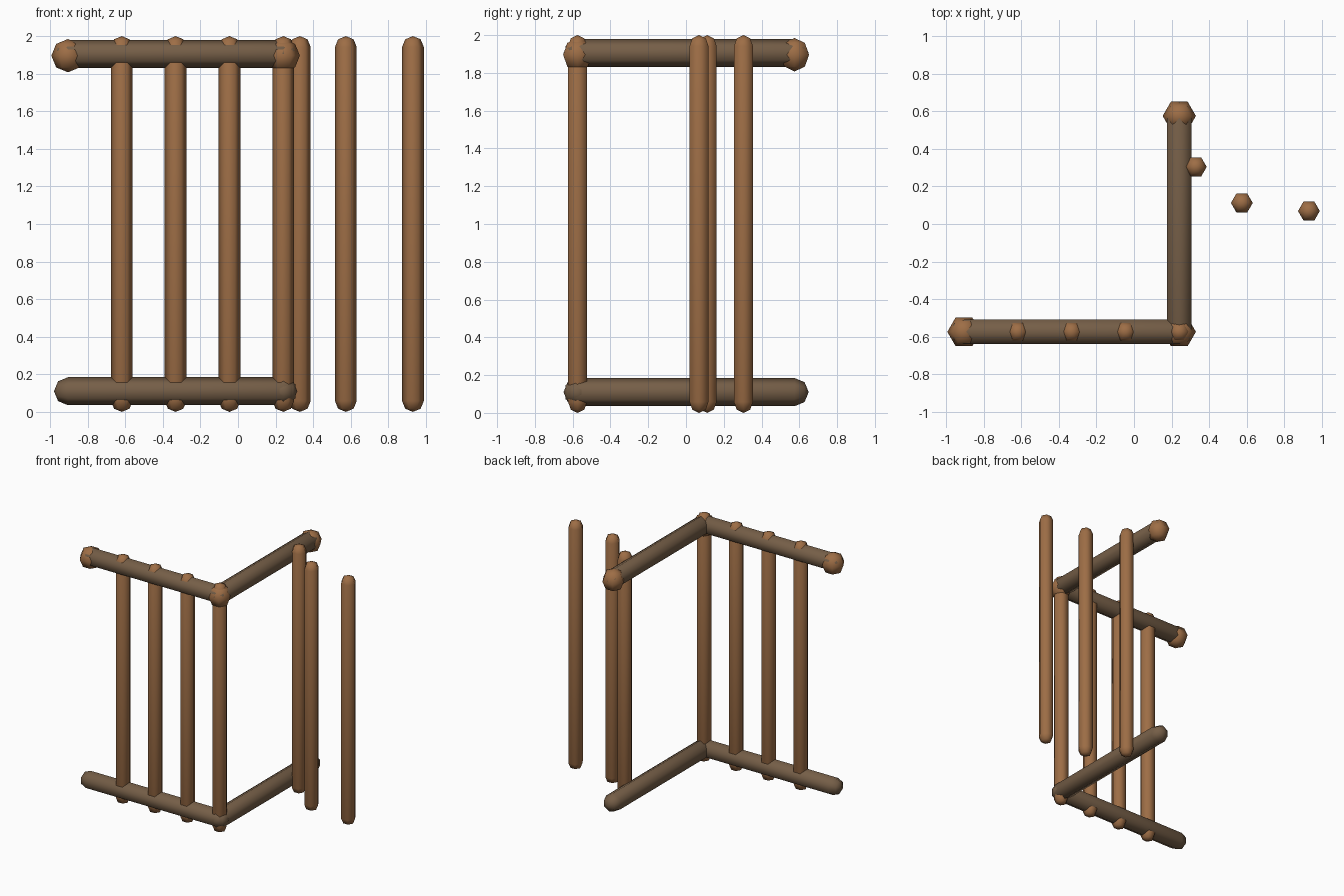
import bpy, bmesh, math
from mathutils import Vector

if "Cube" in bpy.data.objects:
    bpy.data.objects.remove(bpy.data.objects["Cube"])


def material(name, rgb):
    m = bpy.data.materials.new(name)
    m.diffuse_color = (*rgb, 1)
    m.use_nodes = True
    m.node_tree.nodes["Principled BSDF"].inputs["Base Color"].default_value = m.diffuse_color
    return m


warm_wood = material("warm wood", (0.34, 0.155, 0.061))
dark_wood = material("dark wood", (0.178, 0.112, 0.063))

SIDES = 6


def rod(name, start, end, radius, corner_dir, mat):
    """Six-sided rod with rounded ends; corner_dir points at one corner."""
    start, end = Vector(start), Vector(end)
    axis = (end - start).normalized() if end != start else Vector((0, 0, 1))
    u = Vector(corner_dir)
    v = axis.cross(u)
    d = radius * math.sqrt(0.5)
    # ring profile: centre and radius from one end to the other
    rings = [(start - axis * d, d), (start, radius)]
    if end != start:
        rings.append((end, radius))
    rings.append((end + axis * d, d))
    bm = bmesh.new()
    loops = []
    for c, r in rings:
        loops.append([bm.verts.new(c + (u * math.cos(a) + v * math.sin(a)) * r)
                      for a in (2 * math.pi * i / SIDES for i in range(SIDES))])
    low = bm.verts.new(start - axis * radius)
    high = bm.verts.new(end + axis * radius)
    for i in range(SIDES):
        j = (i + 1) % SIDES
        for a, b in zip(loops, loops[1:]):
            bm.faces.new((a[i], a[j], b[j], b[i]))
        bm.faces.new((low, loops[0][j], loops[0][i]))
        bm.faces.new((high, loops[-1][i], loops[-1][j]))
    bmesh.ops.recalc_face_normals(bm, faces=bm.faces)
    for f in bm.faces:
        f.smooth = True
    me = bpy.data.meshes.new(name)
    bm.to_mesh(me)
    bm.free()
    me.materials.append(mat)
    ob = bpy.data.objects.new(name, me)
    bpy.context.collection.objects.link(ob)
    return ob


X0, X1, Y0, Y1 = -0.905, 0.241, -0.574, 0.575
X, Z = (1, 0, 0), (0, 0, 1)

# Bottom and top rails of both fence sides
for label, z in (("bottom", 0.11), ("top", 1.905)):
    rod(f"{label}_front_rail", (X0, Y0, z), (X1, Y0, z), 0.0745, Z, dark_wood)
    rod(f"{label}_side_rail", (X1, Y0, z), (X1, Y1, z), 0.0745, Z, dark_wood)


# Upright bars
def bar(name, x, y):
    rod(name, (x, y, 0.058), (x, y, 1.942), 0.058, X, warm_wood)


for i in range(1, 5):
    bar(f"front_bar_{i}", X0 + (X1 - X0) * i / 4, Y0)

# Bars knocked loose from the side
for i, (x, y) in enumerate([(0.329, 0.304), (0.574, 0.112), (0.931, 0.069)]):
    bar(f"loose_bar_{i + 1}", x, y)

# Knobs on the ends and corner of the top rails
for name, x, y in (("left", X0, Y0), ("corner", X1, Y0), ("back", X1, Y1)):
    rod(f"{name}_knob", (x, y, 1.896), (x, y, 1.896), 0.0885, X, warm_wood)
